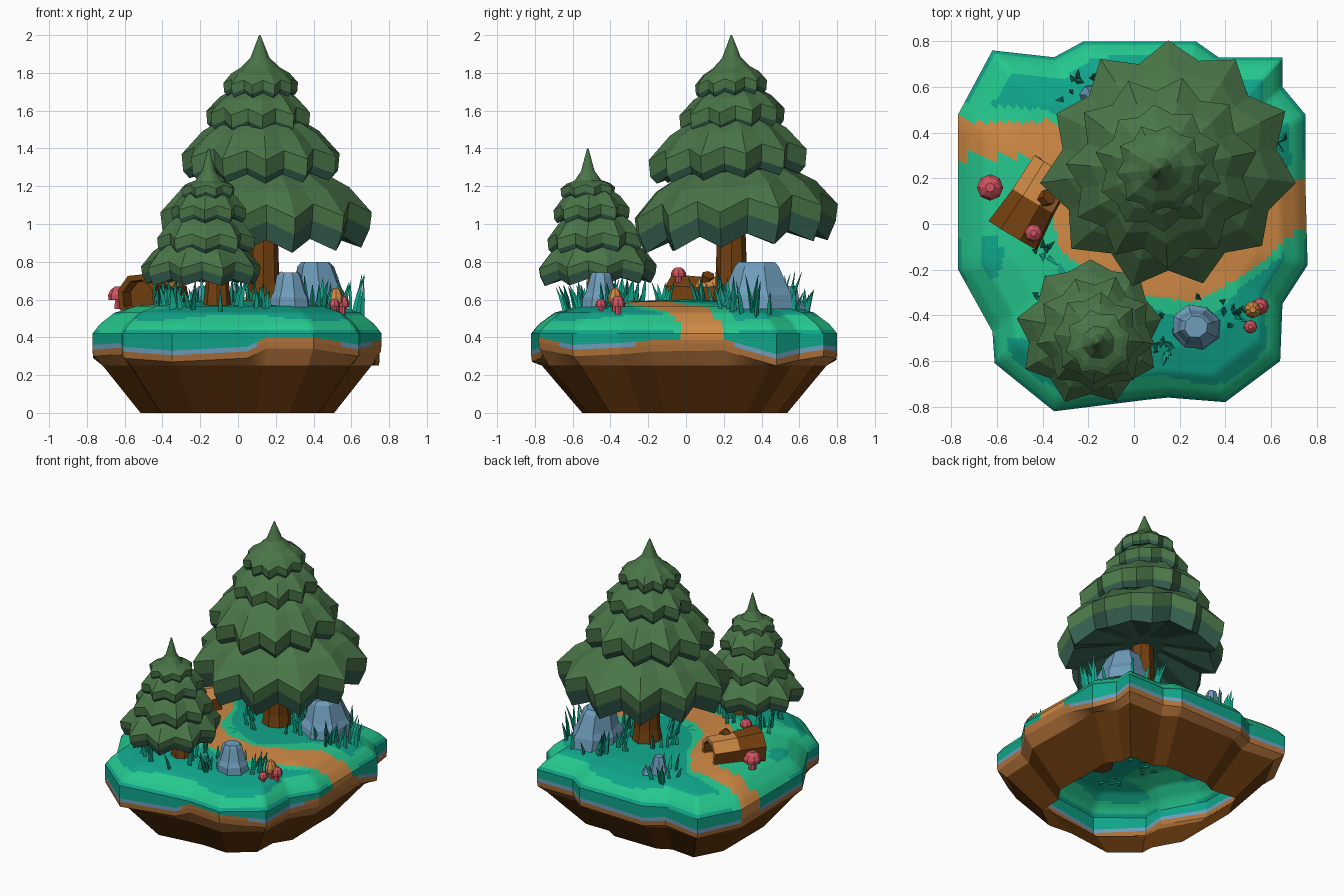
import bpy, bmesh, math, random
from mathutils import Vector
from mathutils.bvhtree import BVHTree

if "Cube" in bpy.data.objects:
    bpy.data.objects.remove(bpy.data.objects["Cube"])

random.seed(4)


def lin(c):
    return c / 12.92 if c <= 0.04045 else ((c + 0.055) / 1.055) ** 2.4


MATS = {}
for name, hexa in dict(teal_grass="10A58A", light_grass="25C88E", path_clay="D08A45", soil_light="B0723A",
                       soil_dark="66380E", rock_blue="6E9DBB", foliage="4A7548", foliage_shade="36604F",
                       mushroom_red="D0525F", wood="74400F").items():
    m = bpy.data.materials.new(name)
    m.diffuse_color = [lin(int(hexa[i:i + 2], 16) / 255) for i in (0, 2, 4)] + [1]
    m.use_nodes = True
    m.node_tree.nodes["Principled BSDF"].inputs["Base Color"].default_value = m.diffuse_color
    MATS[name] = m


def finish(name, bm, mats):
    me = bpy.data.meshes.new(name)
    bm.to_mesh(me)
    bm.free()
    for m in mats:
        me.materials.append(MATS[m])
    ob = bpy.data.objects.new(name, me)
    bpy.context.collection.objects.link(ob)
    return ob


def loft(bm, rings, rule=lambda band, c: 0, bottom=True, top=True, smooth_from=999):
    """Skin a stack of equal-length rings; rule(band, centre) gives the material index."""
    vs = [[bm.verts.new(p) for p in r] for r in rings]
    n = len(rings[0])
    for b in range(len(vs) - 1):
        for i in range(n):
            j = (i + 1) % n
            f = bm.faces.new((vs[b][i], vs[b][j], vs[b + 1][j], vs[b + 1][i]))
            f.material_index = rule(b, f.calc_center_median())
            f.smooth = b >= smooth_from
    if bottom:
        f = bm.faces.new(vs[0][::-1])
        f.material_index = rule(0, f.calc_center_median())
    if top:
        f = bm.faces.new(vs[-1])
        f.material_index = rule(len(vs) - 2, f.calc_center_median())


def ring(c, r, n, ry=None, rot=0.0, jit=0.0):
    return [Vector((c[0] + r * random.uniform(1 - jit, 1 + jit) * math.cos(rot + 2 * math.pi * i / n),
                    c[1] + (ry or r) * random.uniform(1 - jit, 1 + jit) * math.sin(rot + 2 * math.pi * i / n),
                    c[2])) for i in range(n)]


# Island: outline corners as x, y, height of the grass lip
OUT = [(-.77, -.2, .36), (-.62, -.47, .37), (-.61, -.61, .35), (-.35, -.82, .33), (.05, -.77, .35), (.15, -.76, .4),
       (.4, -.78, .4), (.64, -.6, .36), (.65, -.35, .37), (.76, -.18, .385), (.75, .2, .39), (.75, .48, .31),
       (.65, .6, .34), (.65, .73, .36), (.37, .73, .36), (.27, .8, .35), (-.22, .8, .34), (-.35, .73, .35),
       (-.62, .76, .34), (-.77, .48, .35)]
PATH = [Vector(p) for p in [(-.85, .37), (-.42, .37), (-.3, .2), (-.23, -.06), (-.05, -.2), (.25, -.24),
                            (.5, -.09), (.62, .03), (.85, .13)]]
PROFILE = [(0, .6), (.4, .59), (.7, .565), (.85, .53), (.95, .47), (1, .42)]
SUB, STEPS = 10, 52


def path_dist(c):
    p, best = Vector(c[:2]), 9
    for a, b in zip(PATH, PATH[1:]):
        t = max(0, min(1, (p - a).dot(b - a) / (b - a).length_squared))
        best = min(best, (p - a - t * (b - a)).length)
    return best


def height(t):
    for (a, za), (b, zb) in zip(PROFILE, PROFILE[1:]):
        if t <= b:
            return za + (zb - za) * (t - a) / (b - a)
    return .42


edge = []
for a, b in zip(OUT, OUT[1:] + OUT[:1]):
    edge += [Vector(a).lerp(Vector(b), k / SUB) for k in range(SUB)]
ts = [1 - .98 * k / STEPS for k in range(STEPS + 1)]
rings = [[Vector((p.x * s, p.y * s, z)) for p in edge] for s, z in ((.67, 0), (.93, .25))]
rings += [[Vector((p.x * s, p.y * s, p.z + d)) for p in edge] for s, d in ((.995, -.06), (1, -.025), (1, 0))]
rings += [[Vector((p.x * t, p.y * t, height(t))) for p in edge] for t in ts]


def island_rule(band, c):
    if band < 3:
        return (4, 3, 3)[band]
    d, wide = path_dist(c), .078 if c.x < -.4 else .1
    if band == 3:
        return 3 if d < wide or c.z > .365 else 5
    if d < wide:
        return 2
    if band == 4:
        return 0
    t = ts[max(0, band - 5)]
    wave = .03 * math.sin(5 * math.atan2(c.y, c.x))
    left = c.x < -.33 and -.5 < c.y < .3 and (c.x + .68) ** 2 + (c.y + .15) ** 2 > .012
    return 1 if left or d < .16 + wave or .9 + wave < t < .985 else 0


bm = bmesh.new()
loft(bm, rings, island_rule, bottom=False, smooth_from=5)
ground = BVHTree.FromBMesh(bm)
finish("island", bm, ["teal_grass", "light_grass", "path_clay", "soil_light", "soil_dark", "rock_blue"])


def gz(x, y):
    hit = ground.ray_cast(Vector((x, y, 3)), Vector((0, 0, -1)))[0]
    return hit.z if hit else .42


# Trees: each tier is a star skirt (centre x, y, radius, rim bottom z, rim top z, upper z, upper radius)
def tree(name, tiers, points, trunk, tilt):
    bm = bmesh.new()
    for k, (cx, cy, r, zb, zt, zu, ru) in enumerate(tiers):
        n, last, th = points - k // 2, k == len(tiers) - 1, zt - zb
        wob = [random.uniform(.94, 1.0) for _ in range(2 * n)]

        def star(rad, z, depth, drop):
            out = []
            for i in range(2 * n):
                a = math.pi / 2 + .35 * k + math.pi * i / n
                q = rad * (1 if i % 2 == 0 else 1 - depth) * wob[i]
                y = q * math.sin(a)
                out.append(Vector((cx + q * math.cos(a), cy + y, z + (drop if i % 2 else 0) + tilt * y)))
            return out
        rs = [star(r * .25, zb + th * .6, 0, 0), star(r * .9, zb, .12, th * .3),
              star(r * .98, zb + th * (.45 if k == 0 else .25), .15, th * .3), star(r, zt - th * .15, .15, th * .3),
              star(r * .55 + ru * .45, zt * .45 + zu * .55, .1, 0), star(ru, zu, .04, 0)]
        if last:
            rs += [star(ru * .5, zu + .05, 0, 0), star(.004, zu + .17, 0, 0)]
        loft(bm, rs, lambda b, c: 1 if b < 2 else 0)
    finish(name + "_foliage", bm, ["foliage", "foliage_shade"])
    bm = bmesh.new()
    x, y, r, top = trunk
    z = gz(x, y)
    loft(bm, [ring((x, y, z - .03), r * 1.2, 8), ring((x, y, z + .08), r, 8), ring((x, y, top), r * .85, 8)])
    finish(name + "_trunk", bm, ["wood"])


tree("large_tree", [(.15, .26, .57, .88, 1.1, 1.28, .3), (.12, .23, .43, 1.24, 1.39, 1.57, .18),
                    (.11, .245, .29, 1.5, 1.61, 1.72, .12), (.115, .24, .205, 1.68, 1.76, 1.83, .105)],
     11, (.135, .24, .085, 1.05), .07)
tree("small_tree", [(-.19, -.47, .33, .68, .79, .91, .18), (-.17, -.48, .265, .85, .94, 1.06, .13),
                    (-.16, -.5, .205, 1.01, 1.09, 1.19, .09), (-.155, -.52, .15, 1.14, 1.2, 1.23, .075)],
     9, (-.11, -.46, .065, .78), .03)


# Rocks: stacked jittered rings
def rock(name, x, y, r, ry, h, n, lean=0.0):
    bm, z = bmesh.new(), gz(x, y) - .02
    loft(bm, [ring((x + lean * k, y, z + h * k), r * s, n, ry * s, .3, .06)
              for k, s in ((0, 1), (.3, .97), (.45, .82), (.9, .6), (1, .48))])
    finish(name, bm, ["rock_blue"])


rock("large_rock", .43, .38, .16, .2, .25, 7, -.02)
rock("front_rock", .27, -.45, .11, .1, .19, 8)
rock("back_rock", -.18, .56, .06, .05, .13, 7)
rock("back_pebble", -.12, .6, .04, .035, .06, 6)


# Fallen log with sunken ends and a branch stub
def tube(bm, a, b, ra, rb, n, rule, hollow=0):
    a, b = Vector(a), Vector(b)
    q = (b - a).to_track_quat('Z', 'Y')
    st = [(a, ra), (a.lerp(b, .5), (ra + rb) * .47), (b, rb)]
    if hollow:
        st = [(a.lerp(b, hollow), ra * .7), (a, ra * .75)] + st + [(b, rb * .75), (b.lerp(a, hollow), rb * .7)]
    loft(bm, [[p + q @ v for v in ring((0, 0, 0), r, n, rot=.3)] for p, r in st], rule)


bm = bmesh.new()
tube(bm, (-.53, -.05, .61), (-.35, .25, .62), .13, .105, 8,
     lambda b, c: 1 if b == 4 or (b == 3 and c.z > .63 and c.x < -.4 + .5 * c.y) else 0, .2)
tube(bm, (-.42, .1, .66), (-.37, .12, .73), .045, .035, 6, lambda b, c: 0)
finish("fallen_log", bm, ["wood", "path_clay"])


# Mushrooms: stem and domed cap
def mushroom(name, x, y, z, r, h, cap="mushroom_red"):
    bm = bmesh.new()
    loft(bm, [ring((x, y, z), r * .45, 7), ring((x, y, z + h * .6), r * .4, 7)])
    loft(bm, [ring((x, y, z + h * k), r * s, 8) for k, s in ((.4, .5), (.4, .95), (.62, 1), (.85, .75), (1, .35))],
         lambda b, c: 1)
    finish(name, bm, ["mushroom_red", cap])


mushroom("log_side_mushroom", -.63, .16, .55, .058, .12)
mushroom("log_top_mushroom", -.44, -.04, .69, .04, .08)
mushroom("tall_mushroom", .52, -.375, gz(.52, -.375) - .01, .038, .13, "path_clay")
mushroom("right_mushroom", .553, -.36, gz(.55, -.36) - .01, .038, .1)
mushroom("small_mushroom", .51, -.45, gz(.51, -.45) - .01, .03, .07)

# Grass blades: slim three-sided spikes in rings and tufts (x, y, inner radius, outer radius, count, height)
bm = bmesh.new()
for cx, cy, r0, r1, n, hh in [(.43, .38, .17, .24, 28, .19), (.13, .24, .14, .22, 18, .13), (-.17, -.45, .14, .22, 22, .14),
                              (.27, -.45, .11, .16, 9, .12), (.44, -.4, 0, .05, 8, .15), (-.4, -.13, 0, .05, 9, .12),
                              (-.22, .57, .05, .1, 12, .12), (.68, -.03, 0, .03, 3, .1), (.12, -.53, 0, .05, 7, .13),
                              (-.36, -.35, 0, .1, 12, .14)]:
    for k in range(n):
        a, r = random.uniform(0, 6.28), random.uniform(r0, r1)
        x, y = cx + r * math.cos(a), cy + r * math.sin(a)
        if path_dist((x, y)) < .09:
            continue
        z, h, w = gz(x, y) - .01, hh * random.uniform(.55, 1.1), random.uniform(.011, .018)
        dx, dy = [random.uniform(-.2, .2) * h + .2 * h * f(a) for f in (math.cos, math.sin)]
        loft(bm, [ring((x, y, z), w, 3, rot=a), ring((x + dx * .4, y + dy * .4, z + h * .5), w * .8, 3, rot=a),
                  ring((x + dx, y + dy, z + h), .001, 3, rot=a)])
finish("grass_blades", bm, ["teal_grass"])
